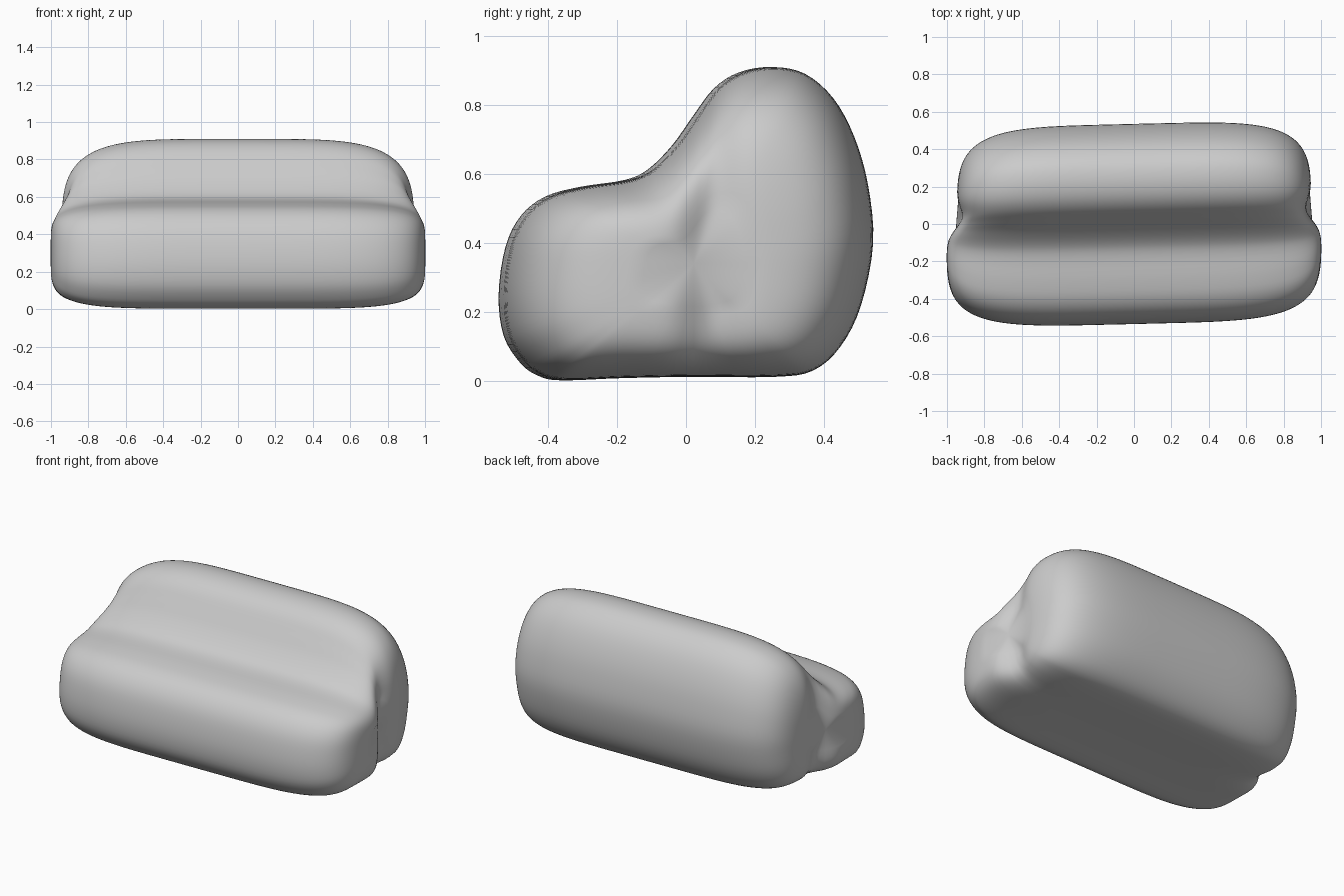
import bpy, bmesh, math
from mathutils import Vector

cube = bpy.data.objects.get("Cube")
if cube:
    bpy.data.objects.remove(cube)

# Side outline (y, z) of the soft sofa, counter-clockwise from the front foot
OUTLINE = [(-.36, .002), (-.2, .008), (0, .012), (.25, .012), (.36, .03), (.44, .1),
           (.5, .22), (.535, .4), (.52, .57), (.48, .71), (.42, .82), (.34, .89),
           (.25, .91), (.16, .895), (.09, .85), (.03, .77), (-.03, .685), (-.1, .615),
           (-.17, .583), (-.3, .563), (-.4, .535), (-.47, .48), (-.515, .39),
           (-.535, .25), (-.52, .13), (-.47, .05), (-.42, .015)]
CORE = Vector((0, .34))
RINGS = 32


def smooth_loop(points, steps):
    """Catmull-Rom curve through a closed loop of points."""
    pts = [Vector(p) for p in points]
    n = len(pts)
    out = []
    for i in range(n):
        a, b, c, d = (pts[(i + k) % n] for k in (-1, 0, 1, 2))
        for j in range(steps):
            t = j / steps
            out.append(b + (c - a) * t / 2 + (a - b * 2.5 + c * 2 - d / 2) * t * t
                       + (b * 3 - a - c * 3 + d) * t ** 3 / 2)
    return out


def half_width(y, z):
    """Wide seat block, narrower backrest, and a groove between them."""
    seat = 1 / (1 + math.exp((y + .02) / .03))
    groove = .03 * math.exp(-((y - .06) / .07) ** 2)
    taper = .18 * max(0, z - .45) ** 2
    return .948 + .055 * seat - groove - taper


def surface_point(p, turn):
    """Pillow-like rounding from the middle outline to each end."""
    ray = p - CORE
    power = 4.6 + 1.6 * max(0, -ray.normalized().y) ** 2
    s = max(0, math.cos(turn)) ** (2 / power)
    x = math.copysign(abs(math.sin(turn)) ** (2 / power), turn)
    y, z = CORE + ray * s
    x *= half_width(y, z)
    return x, y + .024 * x, z


# Sofa body: rings of the outline from one end to the other
profile = smooth_loop(OUTLINE, 4)
bm = bmesh.new()
rings = []
for k in range(-RINGS + 1, RINGS):
    turn = k / RINGS * math.pi / 2
    rings.append([bm.verts.new(surface_point(p, turn)) for p in profile])
count = len(profile)
for r0, r1 in zip(rings, rings[1:]):
    for i in range(count):
        j = (i + 1) % count
        bm.faces.new((r0[i], r0[j], r1[j], r1[i]))

# Close both ends with a fan
for ring, side in ((rings[0], -1), (rings[-1], 1)):
    x = side * half_width(*CORE)
    tip = bm.verts.new((x, CORE.x + .024 * x, CORE.y))
    for i in range(count):
        bm.faces.new((ring[i], ring[(i + 1) % count], tip))
bmesh.ops.recalc_face_normals(bm, faces=bm.faces)
for f in bm.faces:
    f.smooth = True
mesh = bpy.data.meshes.new("sofa_body")
bm.to_mesh(mesh)
bm.free()

# Plain grey upholstery
grey = bpy.data.materials.new("light_grey")
grey.use_nodes = True
colour = (.6, .6, .6, 1)
grey.diffuse_color = colour
grey.node_tree.nodes["Principled BSDF"].inputs["Base Color"].default_value = colour
mesh.materials.append(grey)

sofa = bpy.data.objects.new("sofa_body", mesh)
bpy.context.collection.objects.link(sofa)
